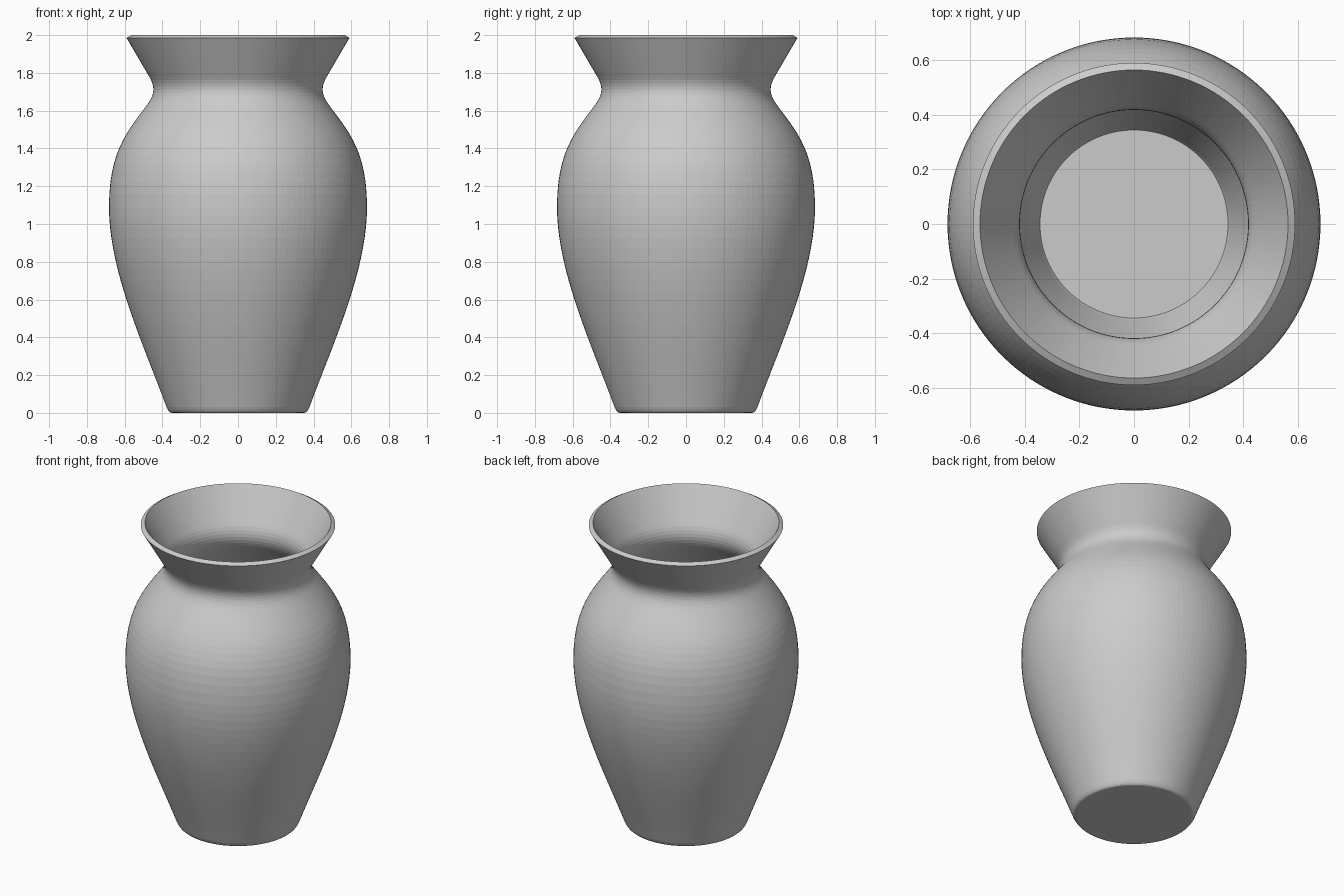
import bpy, bmesh, math
from mathutils import Vector
from mathutils.geometry import interpolate_bezier

cube = bpy.data.objects.get("Cube")
if cube:
    bpy.data.objects.remove(cube, do_unlink=True)

SEGMENTS = 128

# Single clay colour
clay = bpy.data.materials.new("grey_clay")
clay.use_nodes = True
clay.diffuse_color = (0.6, 0.6, 0.6, 1)
clay.node_tree.nodes["Principled BSDF"].inputs["Base Color"].default_value = clay.diffuse_color

# Outer profile as (radius, height) curves: foot, belly, shoulder, neck
curves = [
    ((0.35, 0.0), (0.363, 0.0), (0.37, 0.012), (0.378, 0.03), 5),
    ((0.378, 0.03), (0.50, 0.36), (0.683, 0.75), (0.683, 1.09), 20),
    ((0.683, 1.09), (0.683, 1.40), (0.575, 1.50), (0.475, 1.64), 14),
    ((0.475, 1.64), (0.44, 1.69), (0.44, 1.73), (0.47, 1.78), 9),
]
profile = [Vector((0.35, 0, 0))]
for *points, count in curves:
    knots = [Vector((r, 0, z)) for r, z in points]
    profile += interpolate_bezier(*knots, count)[1:]
profile.append(Vector((0.59, 0, 1.985)))  # flared lip

# Lathe the profile and close the base
bm = bmesh.new()
rings = []
for p in profile:
    angles = [2 * math.pi * i / SEGMENTS for i in range(SEGMENTS)]
    rings.append([bm.verts.new((p.x * math.cos(a), p.x * math.sin(a), p.z)) for a in angles])
for low, high in zip(rings, rings[1:]):
    for i in range(SEGMENTS):
        j = (i + 1) % SEGMENTS
        bm.faces.new((low[i], low[j], high[j], high[i]))
bm.faces.new(rings[0][::-1])

mesh = bpy.data.meshes.new("vase")
bm.to_mesh(mesh)
bm.free()
mesh.materials.append(clay)
vase = bpy.data.objects.new("vase", mesh)
bpy.context.collection.objects.link(vase)

# Wall thickness grown inward, giving the bevelled rim and the inside floor
wall = vase.modifiers.new("wall", 'SOLIDIFY')
wall.thickness = 0.03
wall.offset = -1
wall.use_even_offset = True
